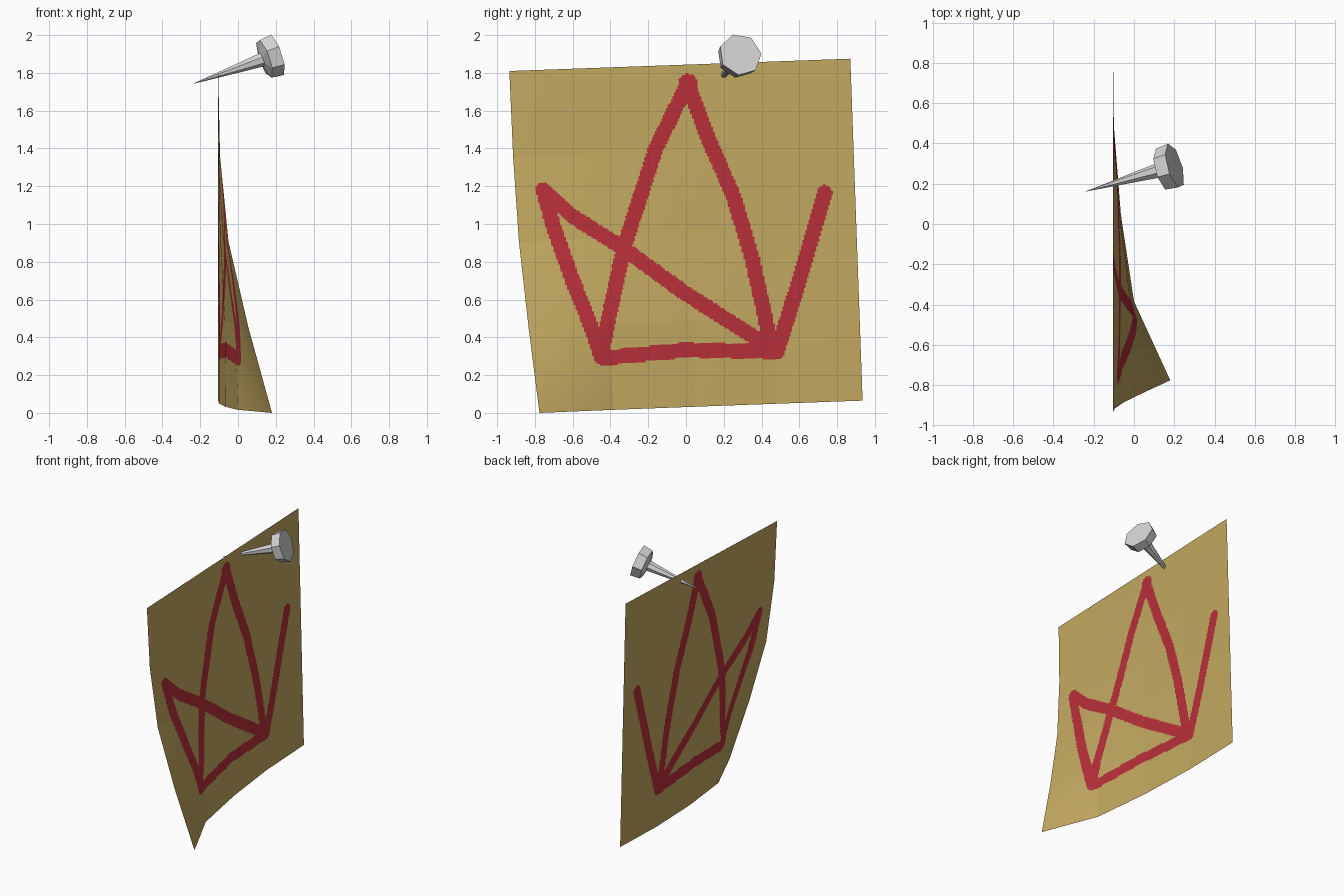
import bpy, bmesh, math
from mathutils import Vector

if "Cube" in bpy.data.objects:
    bpy.data.objects.remove(bpy.data.objects["Cube"])


def srgb(r, g, b):
    lin = [((c / 255 + 0.055) / 1.055) ** 2.4 for c in (r, g, b)]
    return (*lin, 1.0)


def material(name, colour):
    m = bpy.data.materials.new(name)
    m.diffuse_color = colour
    m.use_nodes = True
    m.node_tree.nodes["Principled BSDF"].inputs["Base Color"].default_value = m.diffuse_color
    return m


def finish(bm, name, mats):
    me = bpy.data.meshes.new(name)
    bm.to_mesh(me)
    bm.free()
    for m in mats:
        me.materials.append(m)
    ob = bpy.data.objects.new(name, me)
    bpy.context.collection.objects.link(ob)
    return ob


paper = material("tan_paper", srgb(194, 168, 96))
paint = material("red_paint", srgb(183, 47, 57))
steel = material("grey_steel", srgb(212, 212, 212))

# Curl of the sheet towards +x: rows from bottom to top, columns left to right
CURL = [(.285, .105, .04, .005, 0),
        (.16, .09, .035, .004, 0),
        (.055, .035, .01, 0, 0),
        (.01, .004, 0, 0, 0),
        (0, 0, 0, 0, 0)]


def curl(s, t):
    i, j = min(int(s * 4), 3), min(int(t * 4), 3)
    a, b = s * 4 - i, t * 4 - j
    low = CURL[j][i] * (1 - a) + CURL[j][i + 1] * a
    high = CURL[j + 1][i] * (1 - a) + CURL[j + 1][i + 1] * a
    return low * (1 - b) + high * b


def sheet_point(s, t):
    c = curl(s, t)
    return Vector((-.105 + c,
                   -.87 + 1.805 * s - .065 * t + .33 * c,
                   .065 * s + 1.81 * t))


# Brush strokes of the painted crown, as (y, z) paths
STROKES = [
    [(-.755, 1.18), (-.6, 1.04), (-.33, .87), (0, .63), (.38, .39), (.47, .32)],
    [(-.755, 1.18), (-.70, .98), (-.6, .7), (-.5, .45), (-.45, .30)],
    [(-.45, .30), (-.41, .5), (-.33, .87), (-.16, 1.4), (.01, 1.745)],
    [(.01, 1.745), (.11, 1.47), (.25, 1.15), (.35, .82), (.42, .5), (.45, .33)],
    [(-.44, .29), (0, .333), (.47, .325)],
    [(.48, .32), (.6, .7), (.735, 1.165)],
]
SEGMENTS = [(Vector(a), Vector(b)) for path in STROKES
            for a, b in zip(path, path[1:])]
BRUSH = .040


def painted(p):
    for a, b in SEGMENTS:
        d = b - a
        k = max(0, min(1, (p - a).dot(d) / d.length_squared))
        if (a + d * k - p).length < BRUSH:
            return True
    return (p - Vector((.01, 1.745))).length < .05


# Paper sheet: fine grid, painted wherever a face lies under a brush stroke
N = 200
bm = bmesh.new()
grid = [[bm.verts.new(sheet_point(i / N, j / N)) for i in range(N + 1)]
        for j in range(N + 1)]
for j in range(N):
    for i in range(N):
        f = bm.faces.new((grid[j][i], grid[j][i + 1],
                          grid[j + 1][i + 1], grid[j + 1][i]))
        c = f.calc_center_median()
        f.material_index = int(painted(Vector((c.y, c.z))))
finish(bm, "paper_sheet", [paper, paint])

# Nail: seven-sided rings along a slanted axis, (distance from tip, radius)
TIP, END, SIDES = Vector((-.245, .16, 1.74)), Vector((.202, .288, 1.897)), 7
axis = (END - TIP).normalized()
length = (END - TIP).length
side = (Vector((0, 1, 0)) - axis * axis.y).normalized()
up = axis.cross(side)
bm = bmesh.new()
tip = bm.verts.new(TIP)
previous = None
for dist, radius in [(length - .085, .038), (length - .068, .108), (length, .116)]:
    ring = []
    for k in range(SIDES):
        ang = math.radians(8) + math.tau * k / SIDES
        ring.append(bm.verts.new(TIP + axis * dist + radius *
                                 (side * math.cos(ang) + up * math.sin(ang))))
    for k in range(SIDES):
        n = (k + 1) % SIDES
        if previous:
            bm.faces.new((previous[k], previous[n], ring[n], ring[k]))
        else:
            bm.faces.new((tip, ring[n], ring[k]))
    previous = ring
bm.faces.new(previous)
bmesh.ops.recalc_face_normals(bm, faces=bm.faces)
finish(bm, "nail", [steel])
